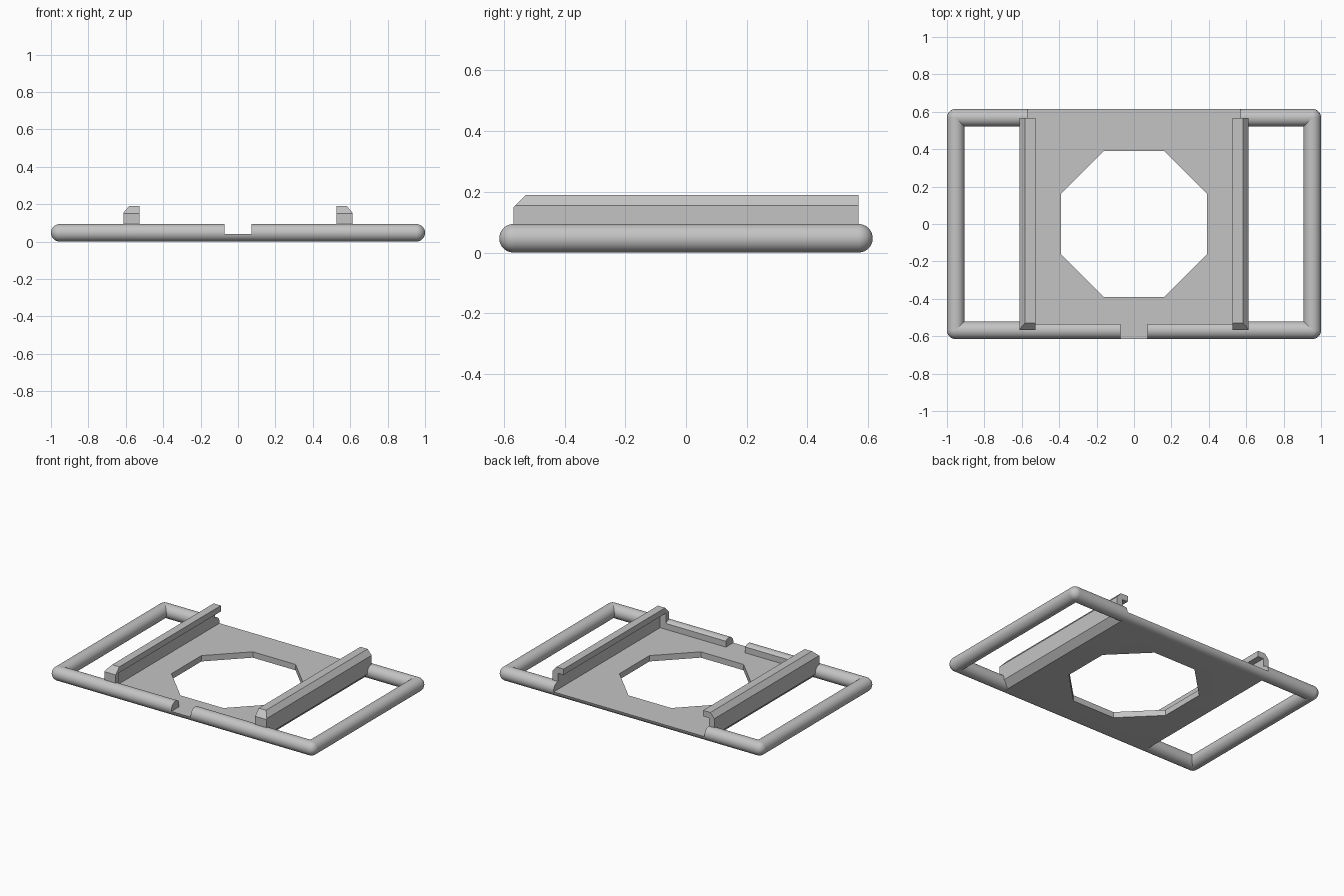
import bpy, bmesh, math
from mathutils import Vector

cube = bpy.data.objects.get("Cube")
if cube:
    bpy.data.objects.remove(cube, do_unlink=True)

grey = bpy.data.materials.new("plain_grey")
grey.use_nodes = True
COLOR = (0.55, 0.55, 0.55, 1)
grey.diffuse_color = COLOR
grey.node_tree.nodes["Principled BSDF"].inputs["Base Color"].default_value = COLOR

R = 0.047              # tube radius
CX, CY = 0.953, 0.568  # tube centre lines
FLOOR = 0.04           # plate top
HALF = 0.57            # plate half width
LEDGE = 0.535          # inner face of the front lip


def finish(bm, name, smooth=False):
    bmesh.ops.recalc_face_normals(bm, faces=bm.faces)
    mesh = bpy.data.meshes.new(name)
    bm.to_mesh(mesh)
    bm.free()
    mesh.materials.append(grey)
    ob = bpy.data.objects.new(name, mesh)
    bpy.context.collection.objects.link(ob)
    if smooth:
        bpy.ops.object.select_all(action='DESELECT')
        ob.select_set(True)
        bpy.context.view_layer.objects.active = ob
        bpy.ops.object.shade_smooth_by_angle(angle=math.radians(30))
    return ob


def prism(outline, axis, lo, hi):
    """Extrude a 2D outline along x, y or z."""
    place = {'x': lambda a, b, h: (h, a, b),
             'y': lambda a, b, h: (a, h, b),
             'z': lambda a, b, h: (a, b, h)}[axis]
    bm = bmesh.new()
    rings = [[bm.verts.new(place(a, b, h)) for a, b in outline] for h in (lo, hi)]
    for ring in rings:
        bm.faces.new(ring)
    n = len(outline)
    for i in range(n):
        j = (i + 1) % n
        bm.faces.new((rings[0][i], rings[0][j], rings[1][j], rings[1][i]))
    return bm


def arc(cx, cz, start, end, n):
    angles = [start + (end - start) * i / n for i in range(n + 1)]
    return [(cx + R * math.cos(a), cz + R * math.sin(a)) for a in angles]


def circle(c):
    return arc(c, R, 0, 2 * math.pi, 40)[:-1]


# Plate: flat floor with rounded front and back edges
dip = math.asin((FLOOR - R) / R)
back = arc(CY, R, -math.pi / 2, dip, 10)
plate_outline = back + [(-y, z) for y, z in reversed(back)]
plate = finish(prism(plate_outline, 'x', -HALF, HALF), "base_plate")

# Octagonal opening
radius = 0.39 / math.cos(math.pi / 8)
octagon = [(radius * math.cos((i + .5) * math.pi / 4),
            radius * math.sin((i + .5) * math.pi / 4)) for i in range(8)]
cutter = finish(prism(octagon, 'z', -0.1, 0.2), "opening_cutter")
cutter.hide_render = True
cut = plate.modifiers.new("opening", 'BOOLEAN')
cut.operation, cut.solver, cut.object = 'DIFFERENCE', 'EXACT', cutter
bpy.context.view_layer.objects.active = plate
bpy.ops.object.modifier_apply(modifier=cut.name)
bpy.data.objects.remove(cutter, do_unlink=True)
plate.select_set(True)
bpy.ops.object.shade_smooth_by_angle(angle=math.radians(30))

# Front lip section: tube cut flat on its inner side
edge = math.acos((CY - LEDGE) / R)
lip_outline = [(-LEDGE, 0.01)] + [(-LEDGE, R + R * math.sin(edge))] \
    + arc(-CY, R, edge, 2 * math.pi - edge, 30)[1:-1]

# Rail section: wall with sloped foot, inward hook and outer chamfer
OUT, IN, TOP, HOOK = 0.612, 0.527, 0.19, 0.15
rail_outline = [(HALF, 0), (OUT, 0.043), (OUT, 0.155), (0.582, TOP),
                (IN, TOP), (IN, HOOK), (HALF, HOOK)]
stop_outline = [(IN, R), (OUT, R), (OUT, 0.155), (0.582, TOP), (IN, TOP)]


def chamfer_front(bm):
    cut = bmesh.ops.bisect_plane(bm, geom=bm.verts[:] + bm.edges[:] + bm.faces[:],
                                 plane_co=(0, -CY, HOOK), plane_no=(0, -1, 1),
                                 clear_outer=True)
    edges = [e for e in cut["geom_cut"] if isinstance(e, bmesh.types.BMEdge)]
    bmesh.ops.contextual_create(bm, geom=edges)
    return bm


for s, side in ((1, "left"), (-1, "right")):
    # Carrying frame tubes
    finish(prism(circle(s * CX), 'y', -CY, CY), side + "_side_tube", True)
    for c, end in ((-CY, "front"), (CY, "back")):
        finish(prism(circle(c), 'x', s * HALF, s * CX), f"{side}_{end}_tube", True)
        bm = bmesh.new()
        bmesh.ops.create_uvsphere(bm, u_segments=40, v_segments=20, radius=R)
        bmesh.ops.translate(bm, verts=bm.verts, vec=Vector((s * CX, c, R)))
        finish(bm, f"{side}_{end}_corner", True)
    finish(prism(lip_outline, 'x', s * 0.073, s * HALF), side + "_front_lip", True)

    # Hooked guide rail and its closed front stop
    rail = [(s * x, z) for x, z in rail_outline]
    stop = [(s * x, z) for x, z in stop_outline]
    finish(chamfer_front(prism(rail, 'y', -LEDGE, CY)), side + "_guide_rail")
    finish(chamfer_front(prism(stop, 'y', -CY, -LEDGE)), side + "_rail_stop")
